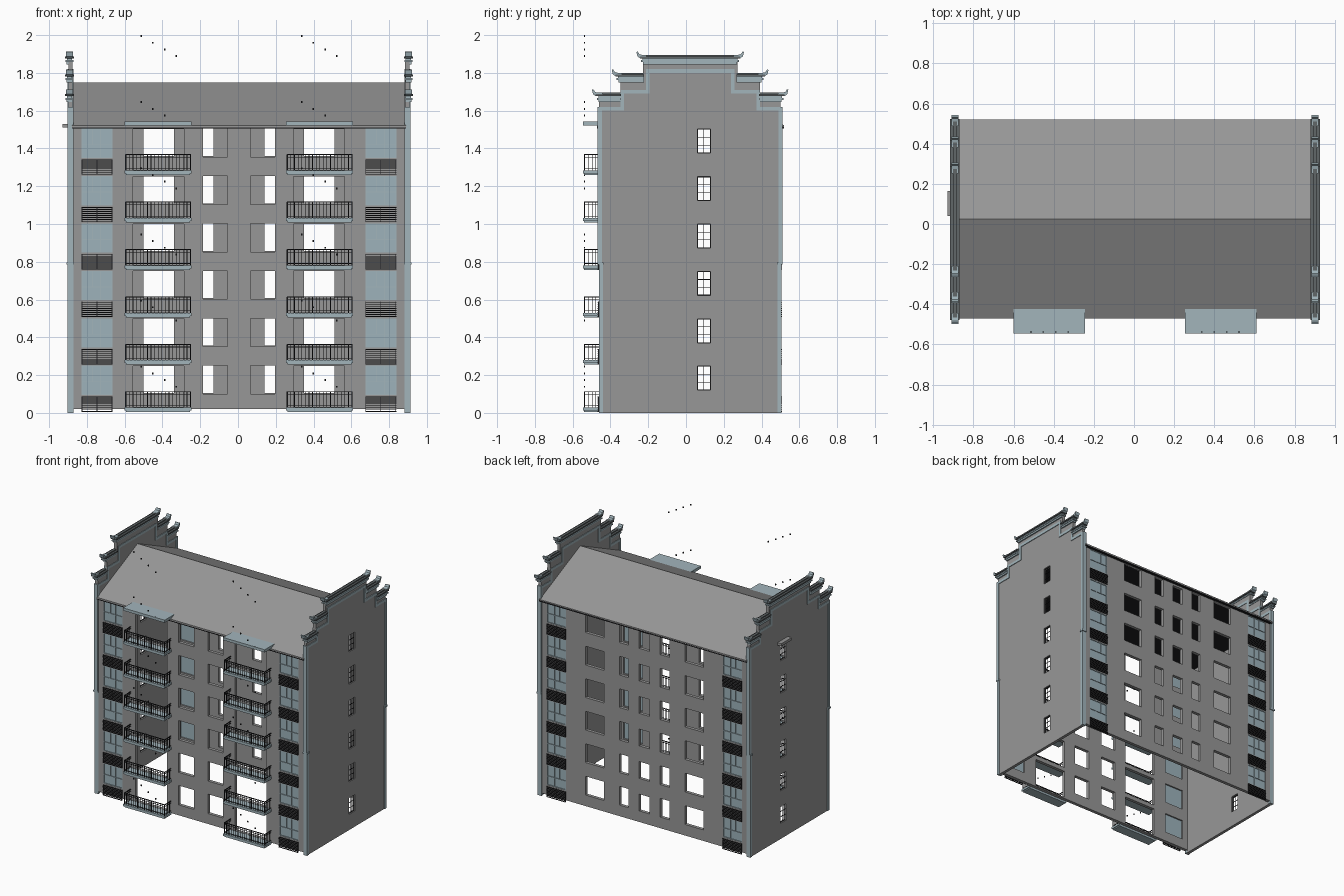
import bpy, bmesh

if "Cube" in bpy.data.objects:
    bpy.data.objects.remove(bpy.data.objects["Cube"])

CX = 0.005            # mirror plane of the building
YF, YB = -0.46, 0.50  # outer wall faces
YC = 0.022            # middle of the gables
FLOOR, N = 0.251, 6


def material(name, rgb):
    m = bpy.data.materials.new(name)
    m.diffuse_color = (*rgb, 1)
    m.use_nodes = True
    m.node_tree.nodes["Principled BSDF"].inputs["Base Color"].default_value = m.diffuse_color
    return m


WALL = material("wall_grey", (0.31, 0.31, 0.31))
TRIM = material("pale_trim", (0.36, 0.46, 0.50))
GLASS = material("glass", (0.34, 0.45, 0.50))
TILE = material("cap_tile", (0.12, 0.135, 0.14))
DARK = material("dark_metal", (0.015, 0.015, 0.017))


def finish(name, bm, mat=None):
    bmesh.ops.recalc_face_normals(bm, faces=bm.faces)
    me = bpy.data.meshes.new(name)
    bm.to_mesh(me)
    bm.free()
    ob = bpy.data.objects.new(name, me)
    bpy.context.collection.objects.link(ob)
    if mat:
        me.materials.append(mat)
    return ob


def boxes(name, items, mat=None):
    """One object from boxes given as (x0, x1, y0, y1, z0, z1)."""
    bm = bmesh.new()
    for x0, x1, y0, y1, z0, z1 in items:
        vs = bmesh.ops.create_cube(bm, size=1)["verts"]
        for v in vs:
            v.co = ((x0 + x1) / 2 + v.co.x * (x1 - x0),
                    (y0 + y1) / 2 + v.co.y * (y1 - y0),
                    (z0 + z1) / 2 + v.co.z * (z1 - z0))
    return finish(name, bm, mat)


def prisms(name, items, mat=None):
    """One object from (y, z) profiles extruded between x0 and x1."""
    bm = bmesh.new()
    for x0, x1, pts in items:
        f = bm.faces.new([bm.verts.new((x0, y, z)) for y, z in pts])
        g = bmesh.ops.extrude_face_region(bm, geom=[f])["geom"]
        for v in g:
            if isinstance(v, bmesh.types.BMVert):
                v.co.x = x1
    return finish(name, bm, mat)


def wall(name, place, u0, u1, w0, w1, holes, t0, t1):
    """Panel with rectangular holes; place(u, w, t) maps to 3D, t is depth."""
    us = sorted({u0, u1, *[round(h[i], 4) for h in holes for i in (0, 1)]})
    ws = sorted({w0, w1, *[round(h[i], 4) for h in holes for i in (2, 3)]})
    bm = bmesh.new()
    for a, b in zip(us, us[1:]):
        for c, d in zip(ws, ws[1:]):
            mu, mw = (a + b) / 2, (c + d) / 2
            if not any(h[0] < mu < h[1] and h[2] < mw < h[3] for h in holes):
                bm.faces.new([bm.verts.new(place(u, w, t0))
                              for u, w in ((a, c), (b, c), (b, d), (a, d))])
    bmesh.ops.remove_doubles(bm, verts=bm.verts, dist=1e-5)
    g = bmesh.ops.extrude_face_region(bm, geom=bm.faces[:])["geom"]
    step = [q - p for p, q in zip(place(0, 0, t0), place(0, 0, t1))]
    bmesh.ops.translate(bm, vec=step, verts=[v for v in g if isinstance(v, bmesh.types.BMVert)])
    return finish(name, bm, WALL)


def mx(s, a, b):
    """x interval mirrored about the building's centre."""
    return tuple(sorted((CX + s * a, CX + s * b)))


SIDES = (-1, 1)
levels = [k * FLOOR for k in range(N)]

# front and back walls with their openings
front, back = [], []
for z in levels:
    back.append((CX - 0.045, CX + 0.045, z + 0.105, z + 0.235))
    for s in SIDES:
        bay = (*mx(s, 0.67, 0.833), z + 0.095, z + 0.25)
        front += [bay, (*mx(s, 0.29, 0.56), z + 0.03, z + 0.248), (*mx(s, 0.06, 0.19), z + 0.1, z + 0.25)]
        back += [bay, (*mx(s, 0.345, 0.505), z + 0.105, z + 0.25), (*mx(s, 0.135, 0.215), z + 0.105, z + 0.25)]
xl, xr = CX - 0.885, CX + 0.885
wall("front_wall", lambda u, w, t: (u, t, w), xl, xr, 0.02, 1.512, front, YF, YF + 0.025)
wall("back_wall", lambda u, w, t: (u, t, w), xl, xr, 0.02, 1.512, back, YB - 0.025, YB)

# stepped gable walls: corner notches and windows are the holes
gable = [(0.06, 0.13, z + 0.12, z + 0.247) for z in levels]
for half, z in ((0.37, 1.655), (0.25, 1.765)):
    gable += [(-1, YC - half, z, 2), (YC + half, 2, z, 2)]
gable = [(max(a, YF), min(b, YB), c, min(d, 1.86)) for a, b, c, d in gable]
for s in SIDES:
    side = "right" if s > 0 else "left"
    wall(side + "_gable_wall", lambda u, w, t: (CX + s * t, u, w), YF, YB, 0.0, 1.86, gable, 0.88, 0.903)

# gable window bars
bars = []
for s in SIDES:
    x = mx(s, 0.891, 0.895)
    for z in levels:
        bars += [(*x, y - 0.0015, y + 0.0015, z + 0.12, z + 0.247) for y in (0.062, 0.095, 0.128)]
        bars += [(*x, 0.06, 0.13, z + h - 0.0015, z + h + 0.0015) for h in (0.122, 0.163, 0.204, 0.245)]
boxes("gable_window_bars", bars, DARK)
boxes("side_awning", [(-0.93, -0.897, 0.04, 0.165, 1.51, 1.53)], WALL)

# gable trim: corner pilasters and stepped band
trim = []
for s in SIDES:
    x = mx(s, 0.876, 0.908)
    for e in SIDES:
        def ys(a, b):
            return tuple(sorted((YC + e * a, YC + e * b)))
        trim += [(*x, *ys(0.462, 0.483), 0, 0.79), (*x, *ys(0.468, 0.49), 0.79, 1.62),
                 (*mx(s, 0.874, 0.914), *ys(0.46, 0.49), 0.785, 0.797),
                 (*x, *ys(0.35, 0.468), 1.6, 1.62), (*x, *ys(0.35, 0.37), 1.62, 1.71),
                 (*x, *ys(0.215, 0.35), 1.69, 1.71), (*x, *ys(0.215, 0.235), 1.71, 1.82)]
    trim.append((*x, YC - 0.215, YC + 0.215, 1.8, 1.82))
boxes("gable_trim", trim, TRIM)

# tiered gable caps: pale mouldings, dark tile ridges and upturned ends
caps, tiles, horns = [], [], []
for s in SIDES:
    for inner, h, z in ((0.365, 0.5, 1.645), (0.245, 0.395, 1.75), (0.0, 0.265, 1.845)):
        for e in SIDES:
            for wide, cut, a, b, group in ((0.016, 0.016, 0, 0.012, caps), (0.021, 0.006, 0.012, 0.022, caps),
                                           (0.014, 0.014, 0.022, 0.032, caps), (0.024, 0, 0.032, 0.042, tiles),
                                           (0.01, 0.01, 0.042, 0.05, tiles)):
                y = sorted((YC + e * inner, YC + e * (h - cut)))
                group.append((*mx(s, 0.897 - wide, 0.897 + wide), *y, z + a, z + b))
            pts = ((-0.035, 0.034), (0, 0.032), (0.014, 0.042), (0.02, 0.066),
                   (0.012, 0.068), (0.004, 0.054), (-0.012, 0.05), (-0.035, 0.05))
            horns.append((*mx(s, 0.879, 0.915), [(YC + e * (h + p), z + q) for p, q in pts]))
boxes("gable_caps", caps, TRIM)
boxes("gable_cap_tiles", tiles, TILE)
prisms("gable_cap_horns", horns, TRIM)

# pitched roof over a dark eaves board
prisms("roof", [(xl, xr, ((-0.47, 1.512), (0.025, 1.737), (0.52, 1.512), (0.52, 1.522),
                          (0.025, 1.748), (-0.47, 1.522))[::-1])], WALL)
boxes("eaves_board", [(xl, xr, -0.47, 0.52, 1.505, 1.516)], DARK)

# corner bay windows and louvred screens, front and back
glass, frames, louvres = [], [], []
for s in SIDES:
    x0, x1 = mx(s, 0.67, 0.833)
    for yw, d in ((YF, 1), (YB, -1)):
        def yy(a, b):
            return tuple(sorted((yw + d * a, yw + d * b)))
        for z in levels:
            glass.append((x0, x1, *yy(0.006, 0.014), z + 0.095, z + 0.25))
            f = yy(0.001, 0.012)
            for u, low in ((0, 0.095), (0.35, 0.165), (0.62, 0.095), (1, 0.095)):
                c = x0 + 0.002 + u * (x1 - x0 - 0.004)
                frames.append((c - 0.002, c + 0.002, *f, z + low, z + 0.25))
            for h in (0.097, 0.165, 0.248):
                frames.append((x0, x1, *f, z + h - 0.002, z + h + 0.002))
            for i in range(8):
                h = z + 0.006 + i * 0.0108
                louvres.append((x0, x1, *yy(-0.008, -0.002), h, h + 0.0045))
            for i in range(3):
                c = x0 + 0.002 + i * (x1 - x0 - 0.004) / 2
                louvres.append((c - 0.0015, c + 0.0015, *yy(-0.005, 0.001), z + 0.006, z + 0.087))
boxes("bay_glass", glass, GLASS)
boxes("bay_window_frames", frames, TRIM)
boxes("louvre_screens", louvres, DARK)

# balconies with railings, top canopies and small studs
slabs, rails, studs = [], [], []
for s in SIDES:
    x0, x1 = mx(s, 0.25, 0.605)
    slabs.append((x0, x1, -0.545, -0.42, 1.522, 1.543))
    for z in levels:
        slabs += [(x0, x1, -0.545, YF, z + 0.012, z + 0.028),
                  (x0 + 0.008, x1 - 0.008, -0.539, YF, z + 0.004, z + 0.012)]
        a, b, y = x0 + 0.006, x1 - 0.006, -0.537
        for h, r in ((0.038, 0.0015), (0.098, 0.0015), (0.112, 0.0025)):
            rails.append((a, b, y - r, y + r, z + h - r, z + h + r))
            rails += [(c - r, c + r, y, YF, z + h - r, z + h + r) for c in (a, b)]
        for i in range(19):
            c, r = a + i * (b - a) / 18, 0.003 if i % 6 == 0 else 0.0014
            rails.append((c - r, c + r, y - r, y + r, z + 0.028, z + 0.112))
        for c in (a, b):
            rails += [(c - 0.0014, c + 0.0014, q - 0.0014, q + 0.0014, z + 0.028, z + 0.112)
                      for q in (-0.517, -0.497, -0.477)]
    for k in range(N):
        for i in range(4):
            cx, cz = CX + s * 0.425 - 0.093 + i * 0.062, 1.995 - k * 0.35 - i * 0.0355
            studs.append((cx - 0.004, cx + 0.004, -0.541, -0.535, cz - 0.005, cz + 0.005))
boxes("balcony_slabs", slabs, TRIM)
boxes("balcony_railings", rails, DARK)
boxes("facade_studs", studs, DARK)
